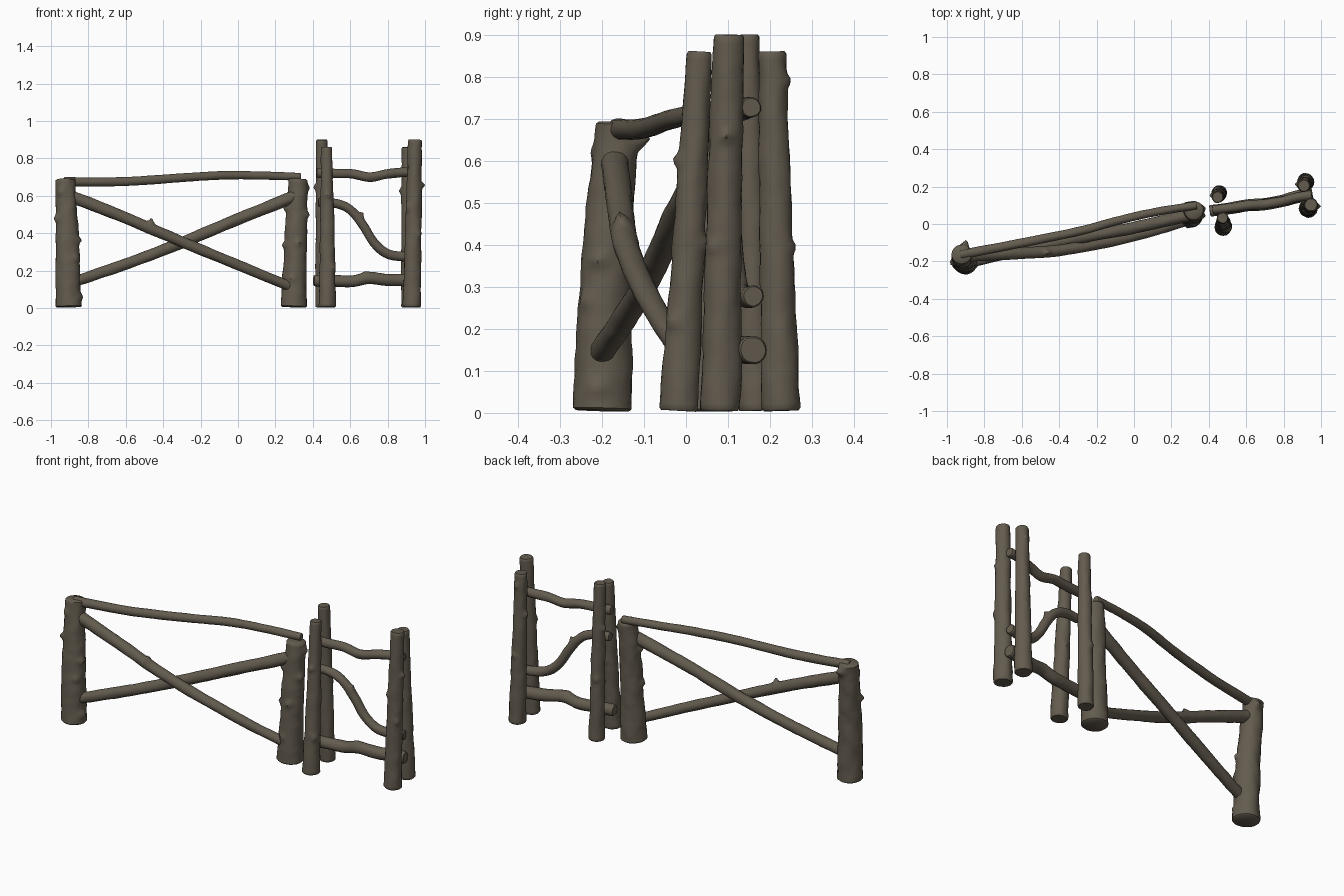
import bpy, bmesh, math
from mathutils import Vector, noise

bark = bpy.data.materials.new("weathered_bark_brown")
bark.diffuse_color = (0.125, 0.105, 0.077, 1)


def spline(pts, t):
    """Catmull-Rom point at t in 0..1 along the control points."""
    n = len(pts) - 1
    i = min(int(t * n), n - 1)
    u = t * n - i
    b, c = pts[i], pts[i + 1]
    a = pts[i - 1] if i > 0 else b * 2 - c
    d = pts[i + 2] if i + 2 <= n else c * 2 - b
    return 0.5 * (2 * b + (c - a) * u + (2 * a - 5 * b + 4 * c - d) * u * u
                  + (3 * b - a - 3 * c + d) * u ** 3)


def log(name, pts, r0, r1, knots=(), sides=24, rough=0.09):
    """Rough round log along a path; knots are (t, direction, height, width)."""
    pts = [Vector(p) for p in pts]
    length = sum((b - a).length for a, b in zip(pts, pts[1:]))
    n = max(12, int(length / 0.012))
    axis = (pts[-1] - pts[0]).normalized()
    side = Vector((0, 1, 0)) if abs(axis.z) < 0.8 else Vector((1, 0, 0))
    offset = Vector((len(name) * 3.7, pts[0].x * 9, pts[0].y * 17))
    bumps = []
    for t, d, h, w in knots:
        d = Vector(d).normalized()
        bumps.append((spline(pts, t) + d * (r0 + (r1 - r0) * t), d, h, w))
    # extra shrunken rings at both ends soften the sawn edge
    steps = [(0, 0.9)] + [((i + 0.5) / (n + 1), 1) for i in range(n + 1)] + [(1, 0.88)]
    bm = bmesh.new()
    rings = []
    for t, shrink in steps:
        c = spline(pts, t)
        tan = (spline(pts, min(1, t + 0.01)) - spline(pts, max(0, t - 0.01))).normalized()
        u = (side - tan * side.dot(tan)).normalized()
        v = tan.cross(u)
        ring = []
        for k in range(sides):
            a = 2 * math.pi * k / sides
            out = u * math.cos(a) + v * math.sin(a)
            r = (r0 + (r1 - r0) * t) * shrink
            p = c + out * r
            q = out * 1.1 + axis * (t * length * 11) + offset
            r *= 1 + rough * noise.noise(q) + rough * 0.4 * noise.noise(q * 2.6)
            co = c + out * r
            for b, d, h, w in bumps:
                co += d * h * math.exp(-((p - b).length / w) ** 2)
            ring.append(bm.verts.new(co))
        rings.append(ring)
    for a, b in zip(rings, rings[1:]):
        for k in range(sides):
            j = (k + 1) % sides
            bm.faces.new((a[k], a[j], b[j], b[k]))
    bm.faces.new(rings[0][::-1])
    bm.faces.new(rings[-1])
    bmesh.ops.recalc_face_normals(bm, faces=bm.faces)
    me = bpy.data.meshes.new(name)
    bm.to_mesh(me)
    bm.free()
    me.materials.append(bark)
    ob = bpy.data.objects.new(name, me)
    bpy.context.collection.objects.link(ob)
    bpy.context.view_layer.objects.active = ob
    ob.select_set(True)
    bpy.ops.object.shade_smooth_by_angle(angle=math.radians(45))
    ob.select_set(False)


# thick fence posts
log("fence_post_left", [(-0.905, -0.2, 0.005), (-0.912, -0.19, 0.35), (-0.923, -0.163, 0.69)], 0.07, 0.052,
    [(0.69, (-1, -0.5, 0), 0.022, 0.018), (0.92, (0.3, 1, 0.2), 0.035, 0.018),
     (0.52, (1, -0.3, 0), 0.02, 0.018), (0.38, (0.7, -0.7, 0), 0.012, 0.02),
     (0.08, (1, -0.2, 0), 0.014, 0.02), (0.9, (-0.6, -1, 0), 0.012, 0.018)])
log("fence_post_right", [(0.298, 0.048, 0.005), (0.308, 0.055, 0.35), (0.32, 0.072, 0.69)], 0.07, 0.051,
    [(0.72, (1, -0.3, 0), 0.016, 0.018), (0.77, (-1, -0.4, 0), 0.022, 0.016),
     (0.48, (-1, -0.3, 0), 0.016, 0.018), (0.5, (0.2, -1, 0), 0.014, 0.018),
     (0.22, (-0.2, -1, 0), 0.014, 0.02), (0.93, (1, 0.2, 0), 0.014, 0.016)])

# fence rail and crossed braces
log("fence_top_rail", [(-0.93, -0.165, 0.675), (-0.62, -0.105, 0.676), (-0.3, -0.04, 0.697),
                       (-0.08, 0.02, 0.71), (0.12, 0.065, 0.708), (0.335, 0.1, 0.702)],
    0.025, 0.021, sides=18, rough=0.06)
log("fence_brace_front", [(-0.9, -0.17, 0.6), (-0.62, -0.157, 0.49), (-0.35, -0.135, 0.375),
                          (0.0, -0.065, 0.23), (0.28, 0.015, 0.115)], 0.033, 0.026,
    [(0.4, (0.0, -0.2, 1), 0.028, 0.014)], sides=18, rough=0.07)
log("fence_brace_back", [(-0.88, -0.205, 0.14), (-0.6, -0.14, 0.235), (-0.3, -0.075, 0.35),
                         (0.0, -0.02, 0.475), (0.31, 0.05, 0.6)], 0.029, 0.033, sides=18, rough=0.07)

# slim gate posts, in two pairs that clamp the gate rails
log("gate_post_left_front", [(0.478, -0.017, 0.005), (0.477, 0.008, 0.43), (0.473, 0.032, 0.86)], 0.046, 0.03,
    [(0.7, (0.1, -1, 0), 0.014, 0.014), (0.47, (0.3, 1, 0), 0.012, 0.016),
     (0.25, (0.8, -0.6, 0), 0.01, 0.016)], 20)
log("gate_post_left_back", [(0.455, 0.165, 0.005), (0.452, 0.155, 0.45), (0.448, 0.143, 0.9)], 0.042, 0.031,
    [(0.72, (-1, 0.1, 0), 0.014, 0.014), (0.4, (-0.4, 1, 0), 0.01, 0.016)], 20)
log("gate_post_right_front", [(0.93, 0.082, 0.005), (0.938, 0.09, 0.45), (0.946, 0.102, 0.9)], 0.048, 0.036,
    [(0.72, (1, 0, 0.2), 0.02, 0.013), (0.44, (0.8, -0.6, 0), 0.01, 0.016),
     (0.6, (-0.7, -0.7, 0), 0.009, 0.016)], 20)
log("gate_post_right_back", [(0.918, 0.226, 0.005), (0.912, 0.214, 0.43), (0.908, 0.205, 0.86)], 0.046, 0.033,
    [(0.92, (0.2, 1, 0), 0.014, 0.013), (0.46, (0.2, 1, 0), 0.012, 0.014),
     (0.73, (-1, 0.1, 0), 0.014, 0.013)], 20)

# gate rails
log("gate_top_rail", [(0.42, 0.075, 0.722), (0.52, 0.088, 0.72), (0.61, 0.1, 0.718), (0.7, 0.106, 0.7),
                      (0.79, 0.122, 0.716), (0.87, 0.142, 0.725), (0.95, 0.155, 0.727)],
    0.025, 0.025, sides=18)
log("gate_middle_branch", [(0.43, 0.075, 0.565), (0.52, 0.085, 0.56), (0.6, 0.095, 0.525), (0.67, 0.105, 0.44),
                           (0.73, 0.115, 0.345), (0.8, 0.125, 0.29), (0.88, 0.145, 0.276),
                           (0.95, 0.16, 0.278)],
    0.024, 0.026, [(0.37, (0.7, -0.1, 0.8), 0.018, 0.013)], sides=18)
log("gate_bottom_rail", [(0.405, 0.07, 0.147), (0.52, 0.085, 0.145), (0.61, 0.1, 0.143), (0.7, 0.106, 0.16),
                         (0.8, 0.125, 0.15), (0.87, 0.145, 0.15), (0.955, 0.16, 0.15)],
    0.031, 0.034, [(0.45, (0.2, -0.1, 1), 0.008, 0.02)], sides=18)
